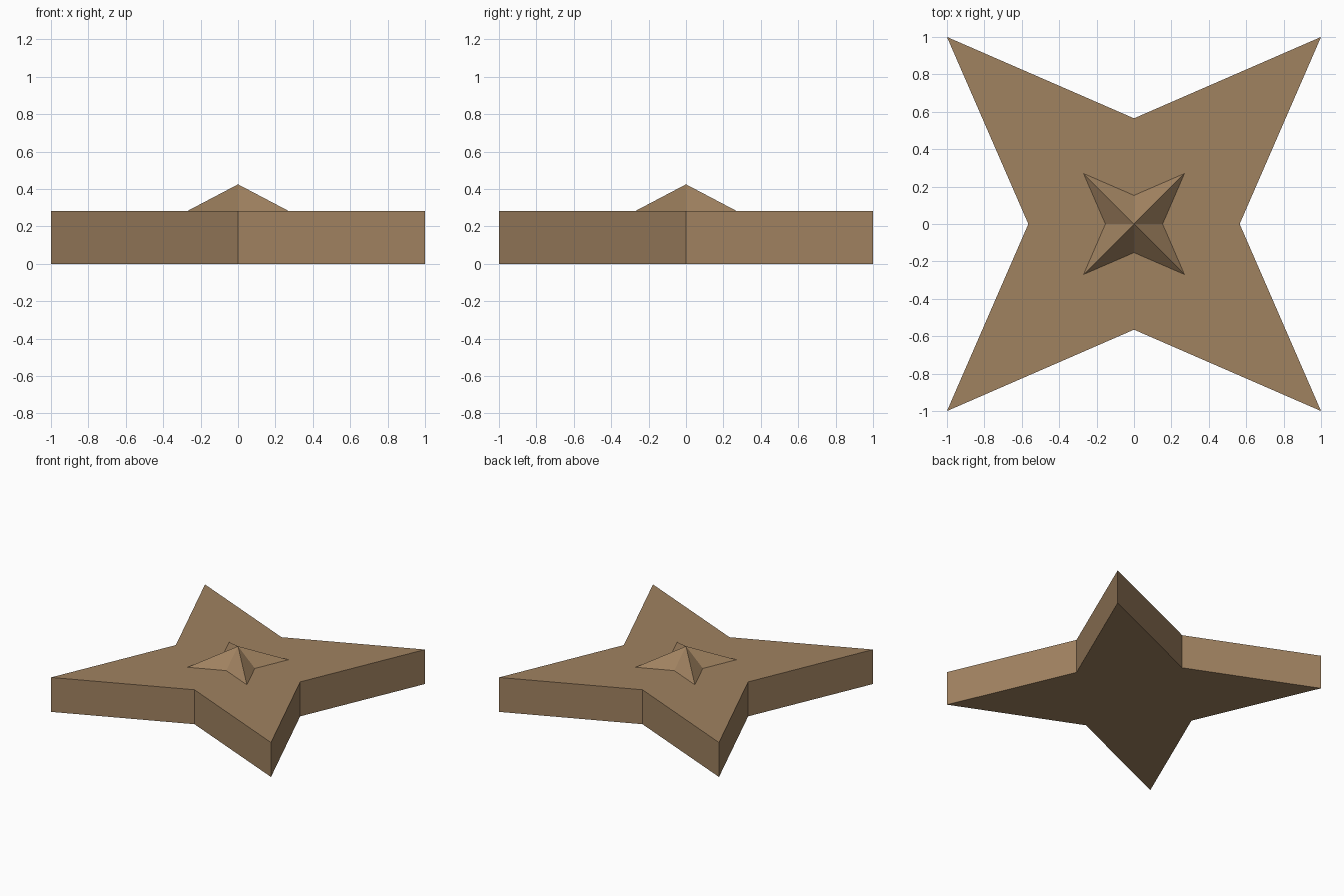
import bpy, bmesh

if "Cube" in bpy.data.objects:
    bpy.data.objects.remove(bpy.data.objects["Cube"])

mat = bpy.data.materials.new("tan_brown")
mat.diffuse_color = (0.352, 0.223, 0.117, 1)
mat.use_nodes = True
mat.node_tree.nodes["Principled BSDF"].inputs["Base Color"].default_value = mat.diffuse_color


def star_points(tip, notch):
    """Four-pointed outline: tips on the diagonals, notches on the axes."""
    pts = []
    for c, s in ((1, 0), (0, 1), (-1, 0), (0, -1)):
        pts.append((notch * c, notch * s))
        pts.append((tip * (c - s), tip * (c + s)))
    return pts


def make_object(name, bm):
    bmesh.ops.recalc_face_normals(bm, faces=bm.faces)
    mesh = bpy.data.meshes.new(name)
    bm.to_mesh(mesh)
    bm.free()
    mesh.materials.append(mat)
    obj = bpy.data.objects.new(name, mesh)
    bpy.context.collection.objects.link(obj)


# Thick star plate: outline extruded upward
bm = bmesh.new()
base = bm.faces.new([bm.verts.new((x, y, 0)) for x, y in star_points(1.0, 0.565)])
top = bmesh.ops.extrude_face_region(bm, geom=[base], use_keep_orig=True)["geom"]
bmesh.ops.translate(bm, vec=(0, 0, 0.283),
                    verts=[v for v in top if isinstance(v, bmesh.types.BMVert)])
make_object("star_plate", bm)

# Small faceted star pyramid at the centre
bm = bmesh.new()
ring = [bm.verts.new((x, y, 0.283)) for x, y in star_points(0.27, 0.153)]
apex = bm.verts.new((0, 0, 0.425))
for a, b in zip(ring, ring[1:] + ring[:1]):
    bm.faces.new((a, b, apex))
bm.faces.new(ring[::-1])
make_object("centre_stud", bm)
